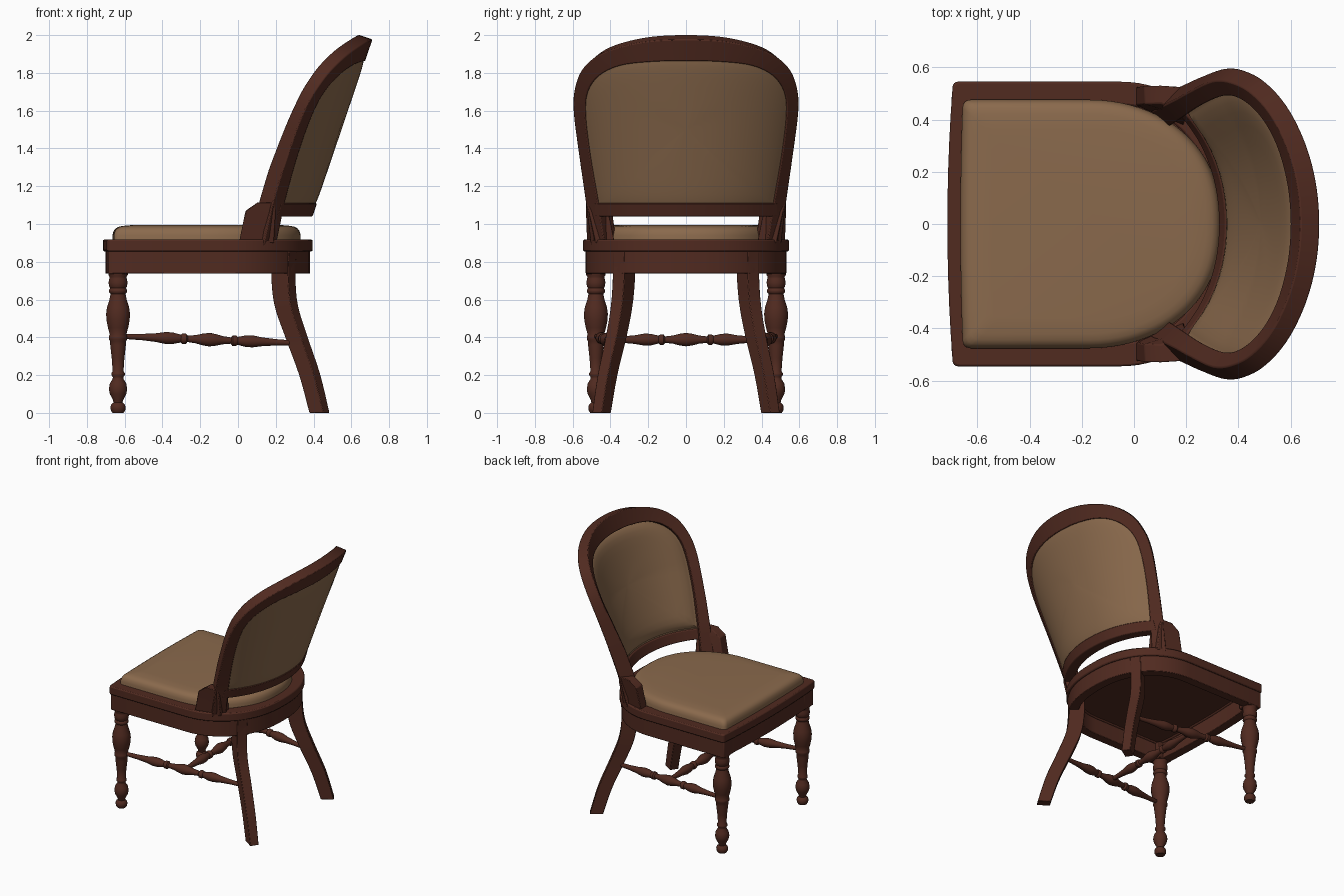
import bpy, bmesh, math
from mathutils import Vector

if "Cube" in bpy.data.objects:
    bpy.data.objects.remove(bpy.data.objects["Cube"])


def material(name, rgb):
    m = bpy.data.materials.new(name)
    m.diffuse_color = (*rgb, 1)
    m.use_nodes = True
    m.node_tree.nodes["Principled BSDF"].inputs["Base Color"].default_value = m.diffuse_color
    return m


WOOD = material("dark_wood", (0.082, 0.0235, 0.0145))
FABRIC = material("tan_fabric", (0.255, 0.143, 0.073))


def loft(name, rings, mat, closed=False, bevel=0.0, angle=35):
    """Skin a list of equal point rings, capped at the ends or joined into a loop."""
    bm = bmesh.new()
    vs = [[bm.verts.new(p) for p in r] for r in rings]
    n = len(rings[0])
    for k in range(len(vs) if closed else len(vs) - 1):
        a, b = vs[k], vs[(k + 1) % len(vs)]
        for i in range(n):
            j = (i + 1) % n
            bm.faces.new((a[i], a[j], b[j], b[i]))
    if not closed:
        bm.faces.new(vs[0])
        bm.faces.new(vs[-1])
    bmesh.ops.recalc_face_normals(bm, faces=bm.faces)
    me = bpy.data.meshes.new(name)
    bm.to_mesh(me)
    bm.free()
    me.materials.append(mat)
    ob = bpy.data.objects.new(name, me)
    bpy.context.collection.objects.link(ob)
    bpy.ops.object.select_all(action='DESELECT')
    ob.select_set(True)
    bpy.context.view_layer.objects.active = ob
    bpy.ops.object.shade_smooth_by_angle(angle=math.radians(angle))
    if bevel:
        mod = ob.modifiers.new("soft_edges", 'BEVEL')
        mod.width, mod.segments, mod.limit_method = bevel, 2, 'ANGLE'
        mod.angle_limit = math.radians(40)
    return ob


def smooth(pts, steps=5):
    """Catmull-Rom through points of any dimension."""
    pts = [Vector(p) for p in pts]
    out = []
    for i in range(len(pts) - 1):
        p0, p1, p2 = pts[max(i - 1, 0)], pts[i], pts[i + 1]
        p3 = pts[min(i + 2, len(pts) - 1)]
        for s in range(steps):
            t = s / steps
            out.append(0.5 * (2 * p1 + (p2 - p0) * t + (2 * p0 - 5 * p1 + 4 * p2 - p3) * t * t
                              + (3 * p1 - p0 - 3 * p2 + p3) * t ** 3))
    return out + [pts[-1]]


def turned(name, p, q, profile, sides=20):
    """Lathe a (distance fraction, radius) profile along p-q."""
    p, q = Vector(p), Vector(q)
    d = (q - p).normalized()
    u = d.orthogonal().normalized()
    v = d.cross(u)
    ang = [2 * math.pi * i / sides for i in range(sides)]
    loft(name, [[p.lerp(q, t) + r * (u * math.cos(a) + v * math.sin(a)) for a in ang]
                for t, r in profile], WOOD, angle=50)


def outline(z, d, hw, xf, xm, xr, bow, rad):
    """Seat plan: bowed front, straight sides, rounded back, inset by d."""
    hw, xf, xr = hw - d, xf + d, xr - d
    half = [(xf + bow * (i / 5) ** 2, i / 5 * (hw - rad)) for i in range(6)]
    cx = xf + bow + rad
    half += [(cx - rad * math.cos(a), hw - rad + rad * math.sin(a))
             for a in [math.pi / 8 * k for k in range(1, 5)]]
    for i in range(21):
        a = math.pi / 2 * i / 20
        half.append((xm + (xr - xm) * math.sin(a), hw * max(math.cos(a), 0) ** 0.85))
    half[-1] = (xr, 0)
    return [(x, y, z) for x, y in half] + [(x, -y, z) for x, y in half[-2:0:-1]]


# seat frame: top rail, apron and inner board
RAIL = (0.545, -0.715, -0.05, 0.395, 0.02, 0.02)
loft("seat_rail", [outline(z, d, *RAIL) for z, d in
     [(0.855, 0.0), (0.918, 0.0), (0.918, 0.09), (0.855, 0.09)]], WOOD, True, 0.008)
loft("seat_apron", [outline(z, d, *RAIL) for z, d in
     [(0.737, 0.014), (0.86, 0.014), (0.86, 0.08), (0.737, 0.08)]], WOOD, True, 0.004)
loft("seat_board", [outline(z, 0.06, *RAIL) for z in (0.865, 0.885)], WOOD)

# seat cushion with rounded rim
loft("seat_cushion", [outline(z, d, 0.476, -0.665, -0.17, 0.332, 0.008, 0.03) for z, d in
     [(0.88, 0), (0.94, 0), (0.962, 0.006), (0.976, 0.016), (0.985, 0.032),
      (0.99, 0.055), (0.995, 0.11)]], FABRIC)

# turned front legs with square tops
LEG = [(0, .03), (.012, .038), (.03, .041), (.045, .036), (.055, .024), (.07, .028), (.1, .044),
       (.125, .049), (.155, .044), (.18, .029), (.19, .028), (.2, .036), (.21, .036), (.22, .029),
       (.29, .034), (.36, .042), (.38, .043), (.39, .049), (.405, .049), (.415, .044), (.45, .054),
       (.49, .062), (.525, .064), (.56, .059), (.6, .046), (.63, .04), (.64, .049), (.65, .049),
       (.66, .042), (.67, .048), (.69, .051), (.71, .047), (.72, .045), (.73, .052), (.745, .052)]
# half stretcher profile, mirrored to full length
HALF = [(0, .014), (.1, .017), (.18, .023), (.24, .032), (.28, .031), (.33, .021), (.34, .028),
        (.36, .028), (.37, .017), (.42, .022), (.46, .031), (.5, .036)]
STRETCHER = HALF + [(1 - t, r) for t, r in HALF[-2::-1]]
FX, FY = -0.635, 0.477


def square(cx, cy, z, a, b, rot):
    c, s = math.cos(rot), math.sin(rot)
    return [(cx + i * a * c - j * b * s, cy + i * a * s + j * b * c, z)
            for i, j in ((1, 1), (-1, 1), (-1, -1), (1, -1))]


# barrel back: leaning rear surface, bowed more towards the bottom
def rear(y, z):
    t = max(0, (z - 1.1) / 0.8)
    return (0.415 + 0.338 * (z - 1.1) - (0.61 - 0.15 * t) * y * y
            - (0.8 - 0.68 * t) * y ** 4)


def on_back(y, z, off, lean=1.0):
    """Point set forward of the rear surface along its normal."""
    e = 0.001
    n = Vector((-1, (rear(y + e, z) - rear(y - e, z)) / (2 * e),
                lean * (rear(y, z + e) - rear(y, z - e)) / (2 * e))).normalized()
    return Vector((rear(y, z), y, z)) + n * off


for sgn, side in ((1, "left"), (-1, "right")):
    def flip(ring):
        return [(x, sgn * y, z) for x, y, z in ring]

    turned("front_leg_" + side, (FX, sgn * FY, 0), (FX, sgn * FY, 1), LEG)
    loft("front_leg_block_" + side,
         [square(FX, sgn * FY, z, 0.053, 0.053, 0) for z in (0.735, 0.86)], WOOD, bevel=0.005)
    # sabre rear legs
    path = smooth([(.245, .328, .86, 1), (.24, .328, .73, 1), (.255, .34, .57, .97),
                   (.31, .37, .4, .93), (.38, .415, .2, .88), (.431, .447, 0, .83)])
    loft("rear_leg_" + side,
         [flip(square(x, y, z, 0.054 * k, 0.037 * k, 0.58)) for x, y, z, k in path],
         WOOD, bevel=0.004)
    turned("side_stretcher_" + side, (FX + .04, sgn * .472, .405), (.29, sgn * .37, .37), STRETCHER)
    # stepped feet of the back posts
    loft("back_post_foot_" + side, [flip([(x, y, z) for x, y in q]) for z, q in [
        (0.90, ((.005, .525), (.005, .455), (.19, .375), (.19, .478))),
        (1.07, ((.04, .53), (.04, .46), (.2, .41), (.2, .515))),
        (1.115, ((.105, .53), (.105, .462), (.2, .42), (.19, .525)))]], WOOD, bevel=0.005)

turned("cross_stretcher", (-.15, -.425, .388), (-.15, .425, .388), STRETCHER)

# arched back frame: (outer y, outer z, inner y, inner z) on the rear surface
ARCH = [(.505, .885, .43, .885), (.53, 1.1, .465, 1.1), (.567, 1.36, .51, 1.36),
        (.597, 1.6, .535, 1.58), (.587, 1.73, .522, 1.7), (.54, 1.83, .46, 1.785),
        (.43, 1.91, .35, 1.837), (.23, 1.963, .19, 1.857), (0, 1.977, 0, 1.862)]
arch = smooth(ARCH + [(-a, b, -c, d) for a, b, c, d in ARCH[-2::-1]])


def depth(z):
    return 0.078 + 0.027 * min(1, max(0, (1.6 - z) / 0.35))


loft("back_frame", [[on_back(yo, zo, 0), on_back(yo, zo, depth(zo)),
                     on_back(yi, zi, depth(zi)), on_back(yi, zi, 0)]
                    for yo, zo, yi, zi in arch], WOOD, bevel=0.006)

# bottom rail of the back
ys = [-0.485 + 0.97 * i / 24 for i in range(25)]
loft("back_bottom_rail", [[on_back(y, z, o, 0) for z, o in
     ((1.04, 0), (1.04, .07), (1.11, .07), (1.11, 0))] for y in ys], WOOD, bevel=0.005)

# upholstered back panel, concentric rings on both sides
rim = [(p[2], p[3]) for p in arch if p[3] >= 1.099]
rim += [(-0.465 + 0.93 * i / 16, 1.1) for i in range(1, 16)]


def panel_ring(s, off, low=0.0):
    pts = [(y * s, 1.5 + (z - 1.5) * s) for y, z in rim]
    return [on_back(y, z, off + low * max(0, 1.5 - z)) for y, z in pts]


LEVELS = [.04, .25, .45, .62, .76, .86, .93, .97, 1.0, 1.02]
loft("back_panel", [panel_ring(s, 0.035 + 0.033 * max(0, 1 - s ** 14), 0.05) for s in LEVELS]
     + [panel_ring(s, 0.008 - 0.006 * max(0, 1 - s ** 12)) for s in LEVELS[::-1]], FABRIC)
